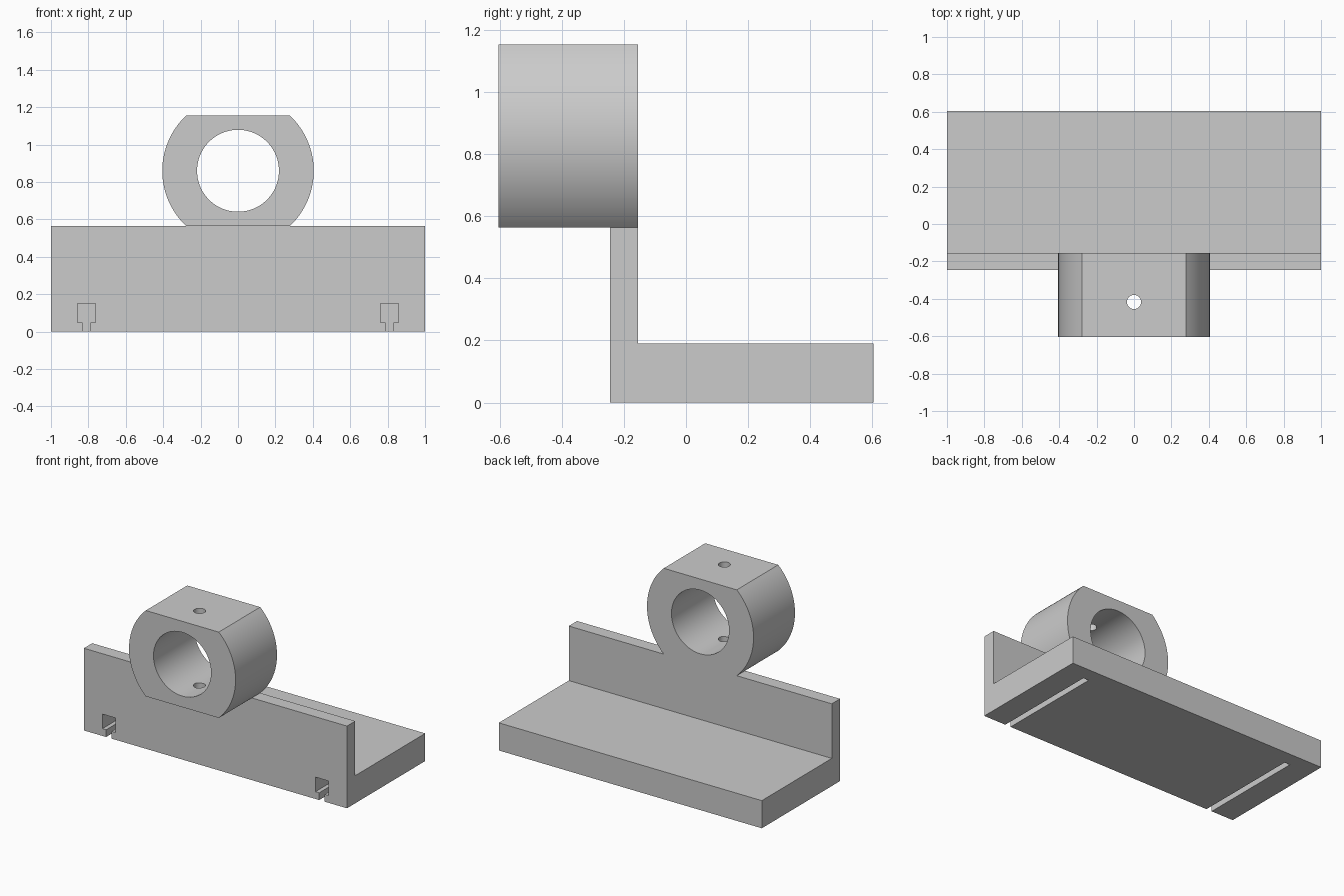
import bpy, bmesh, math
from mathutils import Matrix

cube = bpy.data.objects.get("Cube")
if cube:
    bpy.data.objects.remove(cube, do_unlink=True)

grey = bpy.data.materials.new("plain grey")
grey.use_nodes = True
colour = (0.6, 0.6, 0.6, 1)
grey.diffuse_color = colour
grey.node_tree.nodes["Principled BSDF"].inputs["Base Color"].default_value = colour

FRONT, BACK = -0.605, 0.605
WALL_FRONT, WALL_BACK, WALL_TOP = -0.245, -0.155, 0.565


def prism(name, profile, axis, start, end):
    """Extrude a closed outline along x (outline is y, z) or y (outline is x, z)."""
    bm = bmesh.new()
    place = (lambda a, b: (start, a, b)) if axis == "x" else (lambda a, b: (a, start, b))
    face = bm.faces.new([bm.verts.new(place(a, b)) for a, b in profile])
    moved = bmesh.ops.extrude_face_region(bm, geom=[face])["geom"]
    shift = (end - start, 0, 0) if axis == "x" else (0, end - start, 0)
    bmesh.ops.translate(bm, vec=shift, verts=[v for v in moved if isinstance(v, bmesh.types.BMVert)])
    bmesh.ops.recalc_face_normals(bm, faces=bm.faces)
    return finish(name, bm)


def cylinder(name, radius, depth, matrix, segments):
    bm = bmesh.new()
    bmesh.ops.create_cone(bm, cap_ends=True, segments=segments, radius1=radius,
                          radius2=radius, depth=depth, matrix=matrix)
    return finish(name, bm)


def finish(name, bm):
    mesh = bpy.data.meshes.new(name)
    bm.to_mesh(mesh)
    bm.free()
    mesh.materials.append(grey)
    obj = bpy.data.objects.new(name, mesh)
    bpy.context.collection.objects.link(obj)
    return obj


def cut(obj, cutter):
    mod = obj.modifiers.new("cut " + cutter.name, "BOOLEAN")
    mod.operation = "DIFFERENCE"
    mod.solver = "EXACT"
    mod.object = cutter
    cutter.hide_render = True
    cutter.hide_set(True)
    cutter.display_type = "WIRE"


# L-shaped bracket
bracket = prism("bracket", [(WALL_FRONT, 0), (BACK, 0), (BACK, 0.19), (WALL_BACK, 0.19),
                            (WALL_BACK, WALL_TOP), (WALL_FRONT, WALL_TOP)], "x", -1, 1)

# T-slots in the underside, open at the front and closed near the back
half = [(0.021, -0.05), (0.021, 0.05), (0.049, 0.05), (0.049, 0.15)]
outline = half + [(-x, z) for x, z in reversed(half)]
for side, x0 in (("left", 0.81), ("right", -0.81)):
    slot = prism(side + "_slot_cutter", [(x0 + x, z) for x, z in outline],
                 "y", WALL_FRONT - 0.05, 0.505)
    cut(bracket, slot)

# Clamp ring: a round barrel with flat top and bottom
RADIUS, BORE, HALF_HEIGHT = 0.405, 0.219, 0.295
centre_z = WALL_TOP + HALF_HEIGHT
limit = math.asin(HALF_HEIGHT / RADIUS)
steps = 32
arc = [(RADIUS * math.cos(t), RADIUS * math.sin(t))
       for t in (limit * (2 * i / steps - 1) for i in range(steps + 1))]
barrel = arc + [(-x, -z) for x, z in arc]
ring = prism("clamp_ring", [(x, centre_z + z) for x, z in barrel], "y", FRONT, WALL_BACK)

# Bore through the ring, and a vertical pin hole through both flats
bore = cylinder("bore_cutter", BORE, 1.2, Matrix.Translation((0, -0.38, centre_z))
                @ Matrix.Rotation(math.pi / 2, 4, "X"), 96)
pin = cylinder("pin_hole_cutter", 0.038, 1, Matrix.Translation((0, -0.417, centre_z)), 32)
cut(ring, bore)
cut(ring, pin)

# Smooth the curved walls, keep the edges sharp
bpy.ops.object.select_all(action="DESELECT")
for obj in (bracket, ring):
    bpy.context.view_layer.objects.active = obj
    obj.select_set(True)
    for mod in list(obj.modifiers):
        bpy.ops.object.modifier_apply(modifier=mod.name)
    bpy.ops.object.shade_smooth_by_angle(angle=math.radians(30))
    obj.select_set(False)
for helper in [o for o in bpy.data.objects if o.name.endswith("_cutter")]:
    bpy.data.objects.remove(helper, do_unlink=True)
